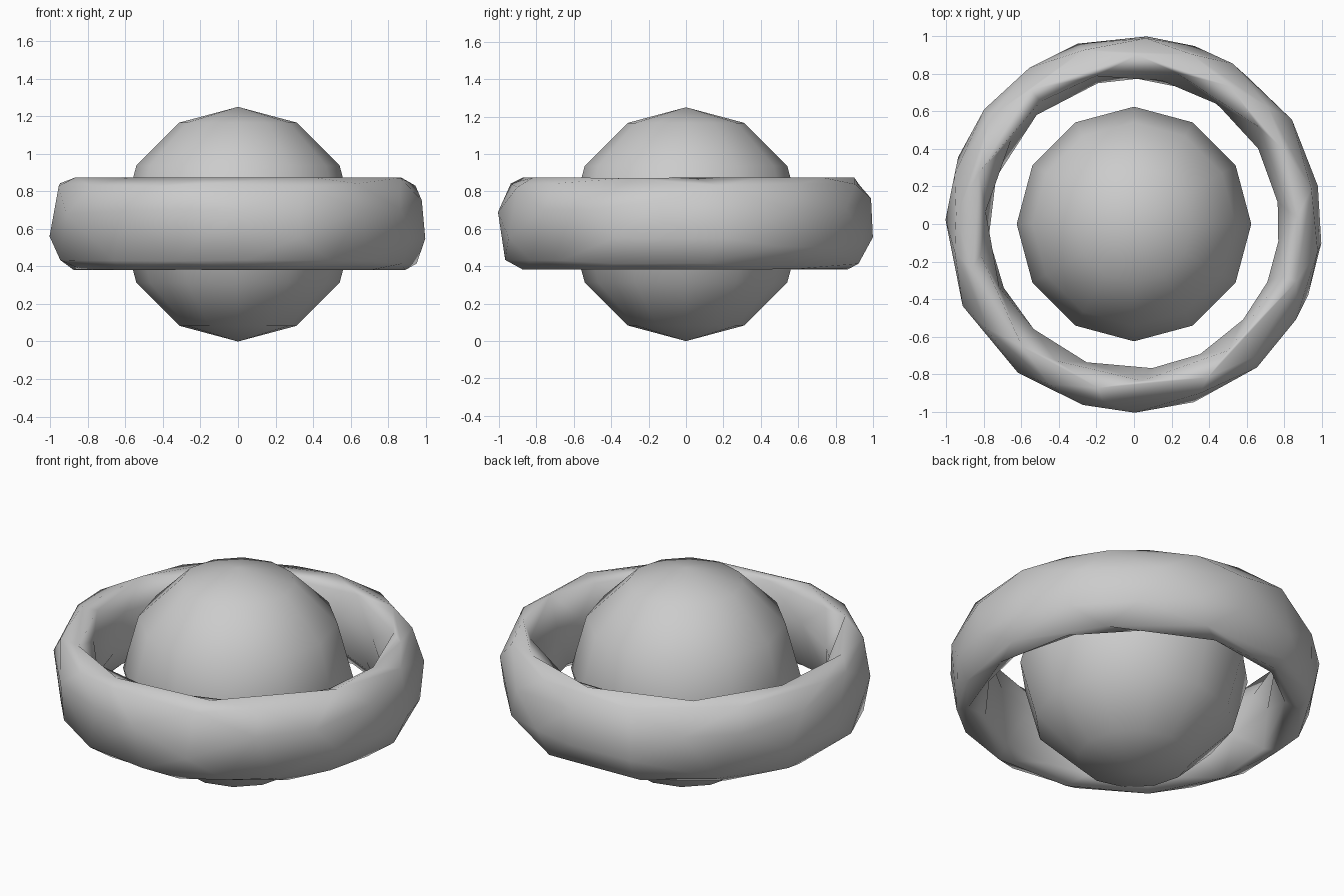
import bpy

if "Cube" in bpy.data.objects:
    bpy.data.objects.remove(bpy.data.objects["Cube"])

CENTRE_Z = 0.625

# Low-poly ball
bpy.ops.mesh.primitive_uv_sphere_add(segments=12, ring_count=6, radius=0.625,
                                     location=(0, 0, CENTRE_Z))
ball = bpy.context.object
ball.name = "ball"
bpy.ops.object.shade_smooth()

# Tall band around the ball: a stretched torus, reduced to irregular facets
bpy.ops.mesh.primitive_torus_add(major_segments=48, minor_segments=12,
                                 major_radius=0.885, minor_radius=0.115,
                                 location=(0, 0, CENTRE_Z + 0.003))
ring = bpy.context.object
ring.name = "ring"
ring.scale.z = 0.246 / 0.115
bpy.ops.object.transform_apply(location=False, rotation=False, scale=True)
reduce = ring.modifiers.new("reduce", 'DECIMATE')
reduce.ratio = 0.2
bpy.ops.object.shade_smooth()
